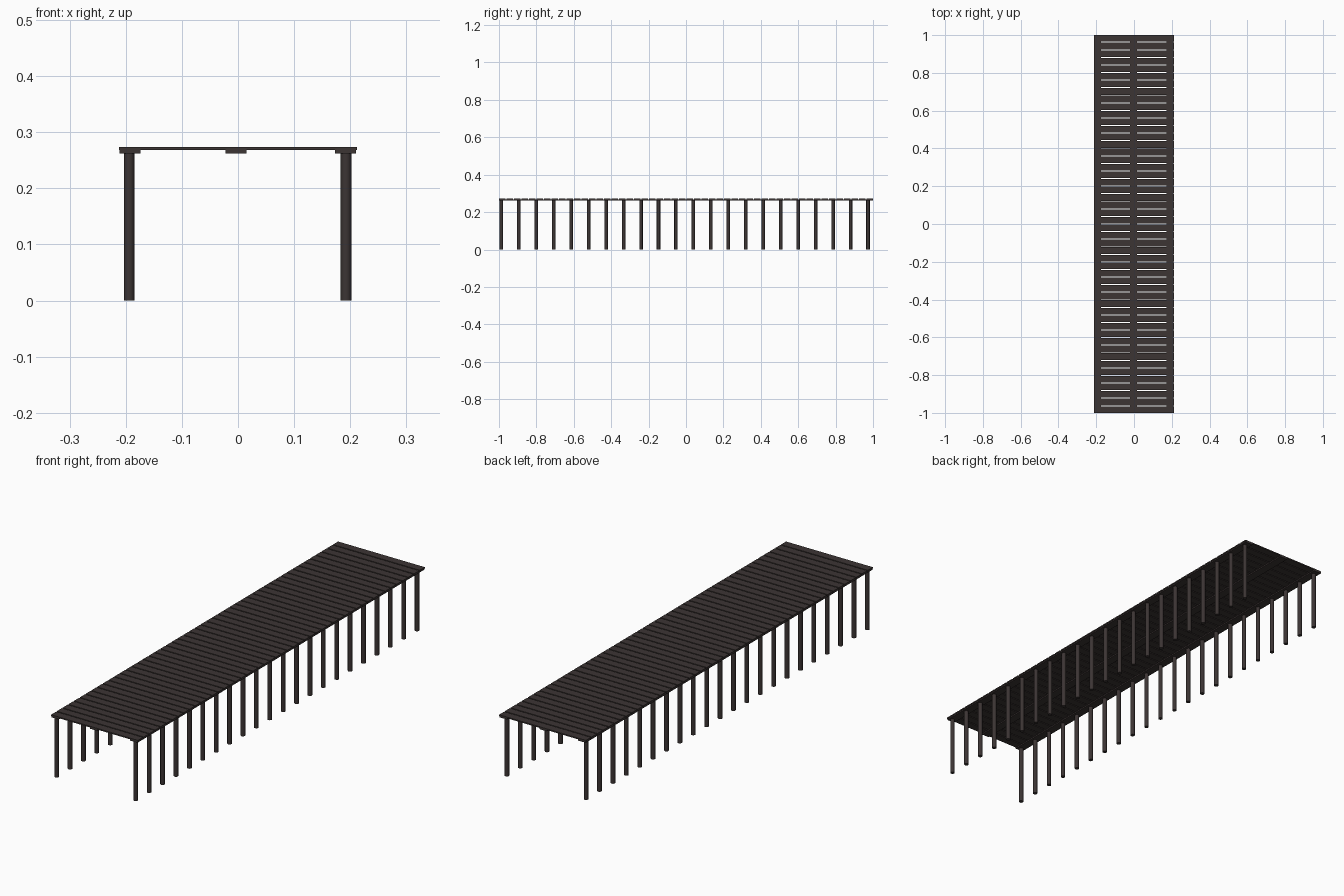
import bpy, math

if "Cube" in bpy.data.objects:
    bpy.data.objects.remove(bpy.data.objects["Cube"])

wood = bpy.data.materials.new("dark_wood")
wood.diffuse_color = (0.045, 0.035, 0.034, 1)
wood.use_nodes = True
wood.node_tree.nodes["Principled BSDF"].inputs["Base Color"].default_value = wood.diffuse_color

BEAM_Z0, BEAM_Z1, TOP_Z = 0.2625, 0.268, 0.2735
PLANKS, GAP = 50, 0.005


def box(name, x0, x1, y0, y1, z0, z1):
    bpy.ops.mesh.primitive_cube_add(
        size=1, location=((x0 + x1) / 2, (y0 + y1) / 2, (z0 + z1) / 2))
    ob = bpy.context.object
    ob.name = name
    ob.scale = (x1 - x0, y1 - y0, z1 - z0)
    bpy.ops.object.transform_apply(location=False, rotation=False, scale=True)
    ob.data.materials.append(wood)
    return ob


def repeat_y(ob, count, step):
    mod = ob.modifiers.new("repeat", 'ARRAY')
    mod.count = count
    mod.use_relative_offset = False
    mod.use_constant_offset = True
    mod.constant_offset_displace = (0, step, 0)


# Deck planks across the walkway
pitch = (2 + GAP) / PLANKS
plank = box("deck_planks", -0.212, 0.212, -1, -1 + pitch - GAP, BEAM_Z1, TOP_Z)
repeat_y(plank, PLANKS, pitch)

# Three flat stringers under the deck
for side, x in (("left", -0.1925), ("middle", -0.0035), ("right", 0.1915)):
    box(side + "_stringer", x - 0.0185, x + 0.0185, -1, 1, BEAM_Z0, BEAM_Z1)

# Two rows of round posts
for side, x in (("left", -0.194), ("right", 0.1925)):
    bpy.ops.mesh.primitive_cylinder_add(
        vertices=12, radius=0.0095, depth=BEAM_Z0, location=(x, -0.987, BEAM_Z0 / 2))
    post = bpy.context.object
    post.name = side + "_posts"
    post.data.materials.append(wood)
    bpy.ops.object.shade_smooth_by_angle(angle=math.radians(40))
    repeat_y(post, 22, 1.96 / 21)
